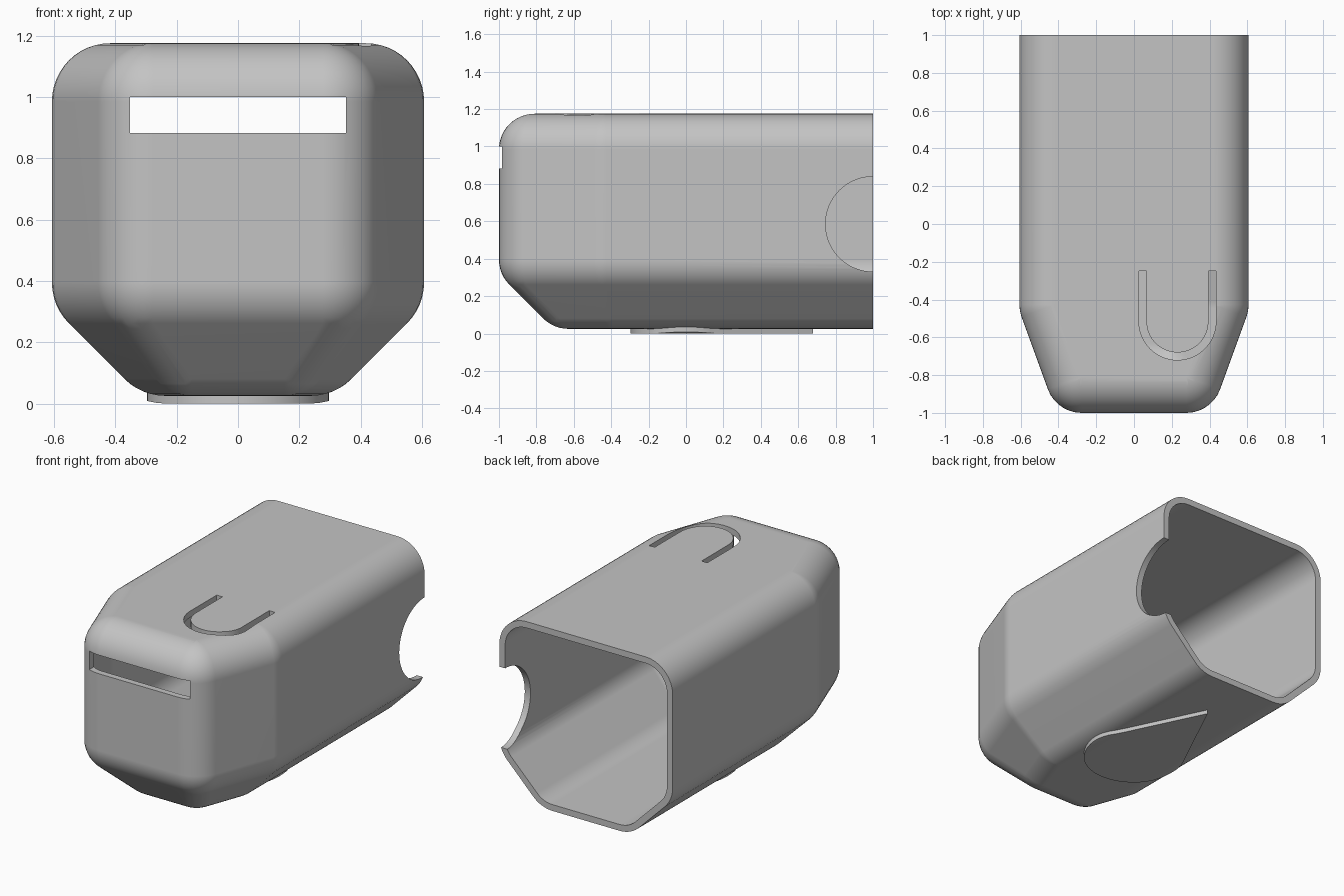
import bpy, bmesh
from math import sin, cos, acos, pi, radians, sqrt
from mathutils import Matrix, Vector

cube = bpy.data.objects.get("Cube")
if cube:
    bpy.data.objects.remove(cube, do_unlink=True)

grey = bpy.data.materials.new("light_grey")
grey.use_nodes = True
grey.diffuse_color = (0.55, 0.55, 0.55, 1)
grey.node_tree.nodes["Principled BSDF"].inputs["Base Color"].default_value = (0.55, 0.55, 0.55, 1)

FILLET, WALL, PLATE = 0.19, 0.04, 0.025
FLOOR, TOP, HALF_WIDTH, CHAMFER_Z = 0.025, 1.175, 0.607, 0.317


def make_object(name, bm):
    bmesh.ops.recalc_face_normals(bm, faces=bm.faces[:])
    mesh = bpy.data.meshes.new(name)
    bm.to_mesh(mesh)
    bm.free()
    mesh.materials.append(grey)
    obj = bpy.data.objects.new(name, mesh)
    bpy.context.collection.objects.link(obj)
    return obj


def core_corners():
    """Corners of the faceted body after moving every plane in by the fillet."""
    planes = [(Vector((0, 0, 1)), TOP), (Vector((0, 0, -1)), -FLOOR), (Vector((0, 1, 0)), 1.6)]
    taper = radians(20)
    walls = [(0, -1, 1.0)]
    for s in (-1, 1):
        walls.append((s, 0, HALF_WIDTH))
        walls.append((s * cos(taper), -sin(taper), HALF_WIDTH * cos(taper) + 0.46 * sin(taper)))
    for nx, ny, d in walls:
        planes.append((Vector((nx, ny, 0)), d))
        # matching 45 degree chamfer below each wall
        planes.append((Vector((nx, ny, -1)) / sqrt(2), (d - CHAMFER_Z) / sqrt(2)))
    planes = [(n, d - FILLET) for n, d in planes]
    found = set()
    for i, a in enumerate(planes):
        for j, b in enumerate(planes[:i]):
            for c in planes[:j]:
                m = Matrix((a[0], b[0], c[0]))
                if abs(m.determinant()) < 1e-4:
                    continue
                p = m.inverted() @ Vector((a[1], b[1], c[1]))
                if all(n.dot(p) < d + 1e-5 for n, d in planes):
                    found.add(tuple(round(v, 4) for v in p))
    return sorted(found)


CORNERS = core_corners()


def rounded_body(name, radius, back=None):
    """Hull of equal balls on the core corners: a body with filleted edges."""
    bm = bmesh.new()
    for p in CORNERS:
        bmesh.ops.create_uvsphere(bm, u_segments=36, v_segments=24, radius=radius,
                                  matrix=Matrix.Translation(p))
    bmesh.ops.delete(bm, geom=bm.faces[:] + bm.edges[:], context='EDGES_FACES')
    bmesh.ops.convex_hull(bm, input=bm.verts[:])
    loose = [v for v in bm.verts if not v.link_faces]
    bmesh.ops.delete(bm, geom=loose, context='VERTS')
    bmesh.ops.dissolve_limit(bm, angle_limit=radians(0.5), verts=bm.verts[:], edges=bm.edges[:])
    if back is not None:
        bmesh.ops.bisect_plane(bm, geom=bm.verts[:] + bm.edges[:] + bm.faces[:],
                               plane_co=(0, back, 0), plane_no=(0, 1, 0), clear_outer=True)
        bmesh.ops.holes_fill(bm, edges=[e for e in bm.edges if e.is_boundary], sides=0)
    return make_object(name, bm)


def prism(name, outline, z0, z1):
    bm = bmesh.new()
    face = bm.faces.new([bm.verts.new((x, y, z0)) for x, y in outline])
    up = bmesh.ops.extrude_face_region(bm, geom=[face])["geom"]
    verts = [v for v in up if isinstance(v, bmesh.types.BMVert)]
    bmesh.ops.translate(bm, verts=verts, vec=(0, 0, z1 - z0))
    if not face.is_valid or len(bm.faces) < len(outline) + 2:
        bmesh.ops.holes_fill(bm, edges=[e for e in bm.edges if e.is_boundary], sides=0)
    return make_object(name, bm)


def arc(cx, cy, r, a0, a1, n=32):
    return [(cx + r * cos(a0 + (a1 - a0) * i / n), cy + r * sin(a0 + (a1 - a0) * i / n))
            for i in range(n + 1)]


def combine(target, tool, operation):
    mod = target.modifiers.new("cut", 'BOOLEAN')
    mod.operation, mod.solver, mod.object = operation, 'EXACT', tool
    bpy.context.view_layer.objects.active = target
    bpy.ops.object.modifier_apply(modifier=mod.name)
    bpy.data.objects.remove(tool, do_unlink=True)


def finish(obj):
    bpy.ops.object.select_all(action='DESELECT')
    obj.select_set(True)
    bpy.context.view_layer.objects.active = obj
    bpy.ops.object.shade_smooth_by_angle(angle=radians(28))
    weighted = obj.modifiers.new("even_shading", 'WEIGHTED_NORMAL')
    weighted.keep_sharp = True


# Hollow shell, open at the back
shell = rounded_body("shell", FILLET, back=1.0)
combine(shell, rounded_body("cavity_cutter", FILLET - WALL), 'DIFFERENCE')

# Front slot
slot = [(-0.352, -1.1), (0.352, -1.1), (0.352, -0.85), (-0.352, -0.85)]
combine(shell, prism("slot_cutter", slot, 0.883, 1.0), 'DIFFERENCE')

# U-shaped cut that frees the spring tab on top
cx, cy, end = 0.23, -0.516, -0.25
tab = ([(cx - 0.204, end)] + arc(cx, cy, 0.204, pi, 2 * pi) + [(cx + 0.204, end), (cx + 0.164, end)]
       + arc(cx, cy, 0.164, 2 * pi, pi) + [(cx - 0.164, end)])
combine(shell, prism("tab_cutter", tab, 1.0, 1.3), 'DIFFERENCE')

# Finger notch in the left wall at the open end
bm = bmesh.new()
bmesh.ops.create_cone(bm, cap_ends=True, segments=96, radius1=0.254, radius2=0.254, depth=0.5,
                      matrix=Matrix.Translation((0.6, 1, 0.585)) @ Matrix.Rotation(pi / 2, 4, 'Y'))
combine(shell, make_object("notch_cutter", bm), 'DIFFERENCE')
finish(shell)

# Teardrop pad under the floor, following the body's curve
radius, tip = 0.297, 0.68
spread = acos(radius / tip)
teardrop = arc(0, 0, radius, pi / 2 + spread, 2.5 * pi - spread, 64) + [(0, tip)]
pad = prism("bottom_pad", teardrop, -0.1, 0.05)
combine(pad, rounded_body("pad_cutter", FILLET + PLATE), 'INTERSECT')
finish(pad)
